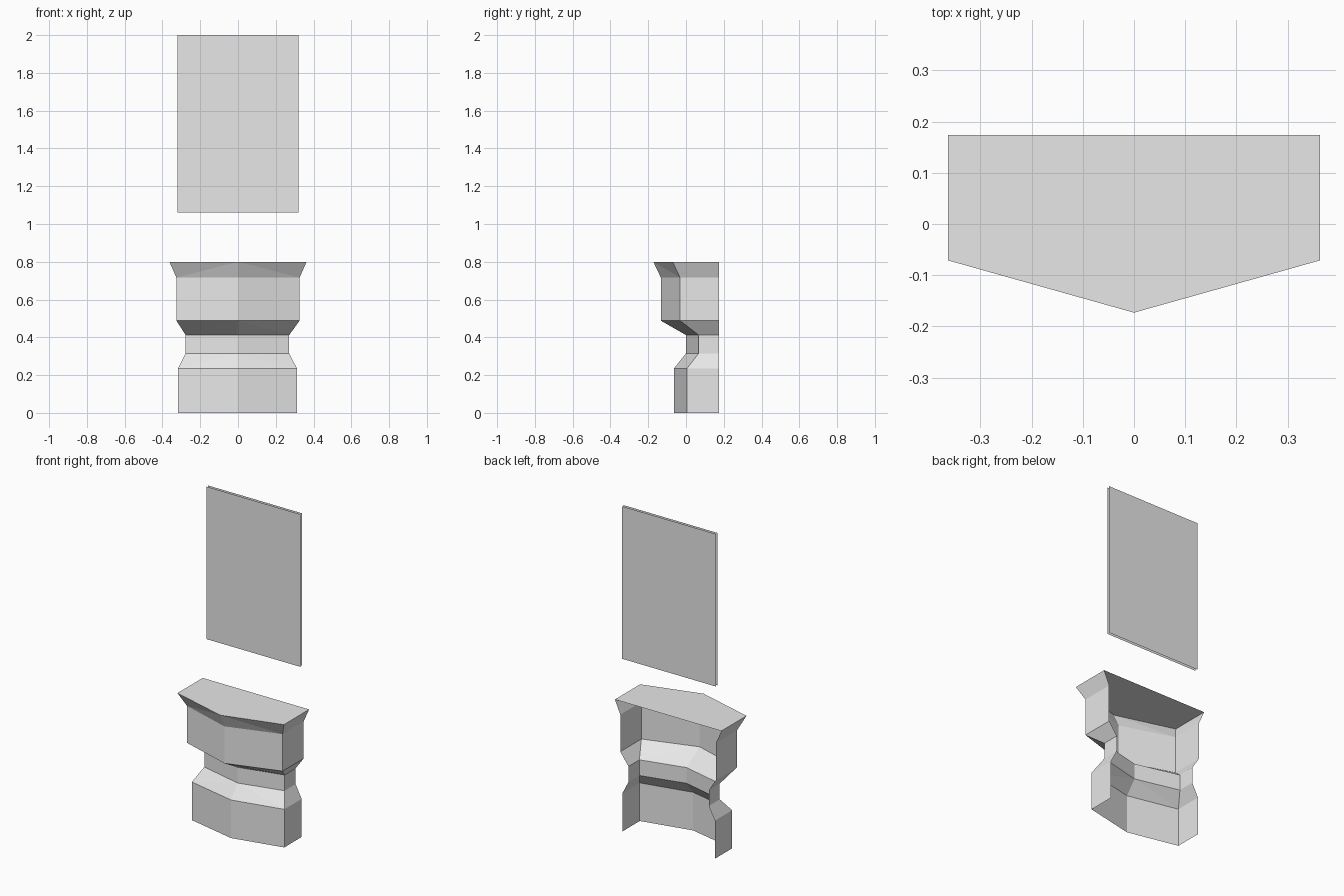
import bpy
import bmesh

cube = bpy.data.objects.get("Cube")
if cube:
    bpy.data.objects.remove(cube)

stone = bpy.data.materials.new("pale_grey")
stone.use_nodes = True
stone.diffuse_color = (0.8, 0.8, 0.8, 1)
stone.node_tree.nodes["Principled BSDF"].inputs["Base Color"].default_value = (0.8, 0.8, 0.8, 1)

BACK = 0.174


def finish(bm, name):
    mesh = bpy.data.meshes.new(name)
    bm.to_mesh(mesh)
    bm.free()
    mesh.materials.append(stone)
    obj = bpy.data.objects.new(name, mesh)
    bpy.context.collection.objects.link(obj)
    return obj


# Mantel shell: bow-fronted sections as (height, centre x, half width, corner y, tip y)
sections = [
    (0.0, -0.003, 0.315, 0.005, -0.064),
    (0.235, -0.003, 0.315, 0.005, -0.064),
    (0.315, -0.003, 0.274, 0.067, 0.0),
    (0.412, -0.003, 0.274, 0.067, 0.0),
    (0.488, 0.0, 0.326, -0.031, -0.133),
    (0.716, 0.0, 0.326, -0.031, -0.133),
    (0.8, 0.0, 0.363, -0.071, -0.173),
]
bm = bmesh.new()
rings = []
for z, cx, w, corner, tip in sections:
    outline = [(cx - w, BACK), (cx - w, corner), (cx, tip), (cx + w, corner), (cx + w, BACK)]
    rings.append([bm.verts.new((x, y, z)) for x, y in outline])

for low, high in zip(rings, rings[1:]):
    # Flat side walls
    for i in (0, 3):
        bm.faces.new((low[i], low[i + 1], high[i + 1], high[i]))
    # Front panels, split from each lower corner to the upper tip
    bm.faces.new((low[1], low[2], high[2]))
    bm.faces.new((low[1], high[2], high[1]))
    bm.faces.new((low[2], low[3], high[2]))
    bm.faces.new((low[3], high[3], high[2]))

# Shelf on top; back and underside stay open
bm.faces.new(rings[-1])
finish(bm, "mantel")

# Hanging picture panel: two separate sheets with a narrow gap
for name, y, facing in (("panel_front", 0.15, 1), ("panel_back", 0.167, -1)):
    bm = bmesh.new()
    corners = [(-0.32, 1.06), (0.32, 1.06), (0.32, 2.0), (-0.32, 2.0)]
    bm.faces.new([bm.verts.new((x, y, z)) for x, z in corners[::facing]])
    finish(bm, name)
